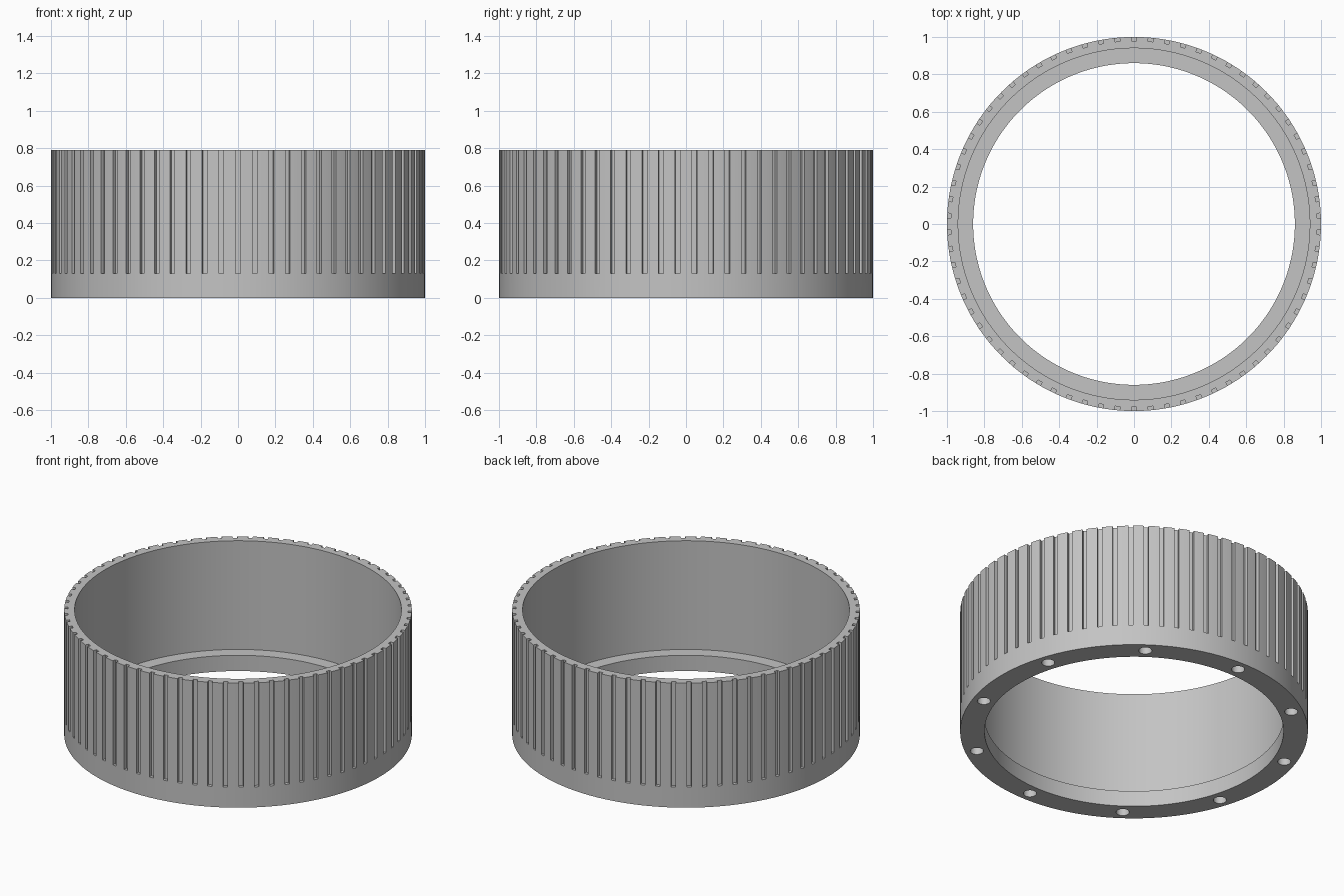
import bpy, bmesh, math
from mathutils import Matrix, Vector

if "Cube" in bpy.data.objects:
    bpy.data.objects.remove(bpy.data.objects["Cube"])

HEIGHT = 0.79
SEGMENTS = 280
SLOTS = 70
HOLES = 10

grey = bpy.data.materials.new("plain_grey")
grey.diffuse_color = (0.55, 0.55, 0.55, 1)
grey.use_nodes = True
grey.node_tree.nodes["Principled BSDF"].inputs["Base Color"].default_value = grey.diffuse_color


def make_object(name, bm):
    bmesh.ops.recalc_face_normals(bm, faces=bm.faces)
    mesh = bpy.data.meshes.new(name)
    bm.to_mesh(mesh)
    bm.free()
    mesh.materials.append(grey)
    obj = bpy.data.objects.new(name, mesh)
    bpy.context.collection.objects.link(obj)
    return obj


def lathe(name, profile):
    """Turn a closed (radius, z) profile around the z axis."""
    bm = bmesh.new()
    rings = []
    for i in range(SEGMENTS):
        a = math.pi / 2 + 2 * math.pi * i / SEGMENTS
        rings.append([bm.verts.new((r * math.cos(a), r * math.sin(a), z))
                      for r, z in profile])
    n = len(profile)
    for i in range(SEGMENTS):
        p, q = rings[i], rings[(i + 1) % SEGMENTS]
        for j in range(n):
            k = (j + 1) % n
            bm.faces.new((p[j], q[j], q[k], p[k]))
    return make_object(name, bm)


def around(count, start):
    return [Matrix.Rotation(start + 2 * math.pi * i / count, 4, 'Z')
            for i in range(count)]


# Ring body with an inward lip at the bottom
ring = lathe("ring_body", [(1.0, 0), (1.0, HEIGHT), (0.94, HEIGHT),
                           (0.94, 0.10), (0.86, 0.10), (0.86, 0)])

# Vertical grip slots, open at the top rim
bm = bmesh.new()
z0, z1, r0, r1 = 0.13, HEIGHT + 0.1, 0.979, 1.05
box = (Matrix.Translation(((r0 + r1) / 2, 0, (z0 + z1) / 2))
       @ Matrix.Diagonal((r1 - r0, 0.026, z1 - z0, 1)))
for turn in around(SLOTS, math.pi / 2):
    bmesh.ops.create_cube(bm, size=1, matrix=turn @ box)
slot_cutter = make_object("slot_cutter", bm)

# Blind round holes in the underside
bm = bmesh.new()
for turn in around(HOLES, math.pi / 2):
    bmesh.ops.create_cone(bm, cap_ends=True, segments=32, radius1=0.038,
                          radius2=0.038, depth=0.16,
                          matrix=turn @ Matrix.Translation((0.932, 0, 0)))
hole_cutter = make_object("hole_cutter", bm)

# Cut the slots and holes, then keep only the finished ring
for cutter in (slot_cutter, hole_cutter):
    cutter.hide_render = True
    mod = ring.modifiers.new(cutter.name, 'BOOLEAN')
    mod.operation = 'DIFFERENCE'
    mod.solver = 'EXACT'
    mod.object = cutter
bpy.context.view_layer.update()
graph = bpy.context.evaluated_depsgraph_get()
result = bpy.data.meshes.new_from_object(ring.evaluated_get(graph))
ring.modifiers.clear()
ring.data = result
for cutter in (slot_cutter, hole_cutter):
    bpy.data.objects.remove(cutter)

# Smooth walls with crisp edges
bpy.context.view_layer.objects.active = ring
ring.select_set(True)
bpy.ops.object.shade_smooth_by_angle(angle=math.radians(30))
